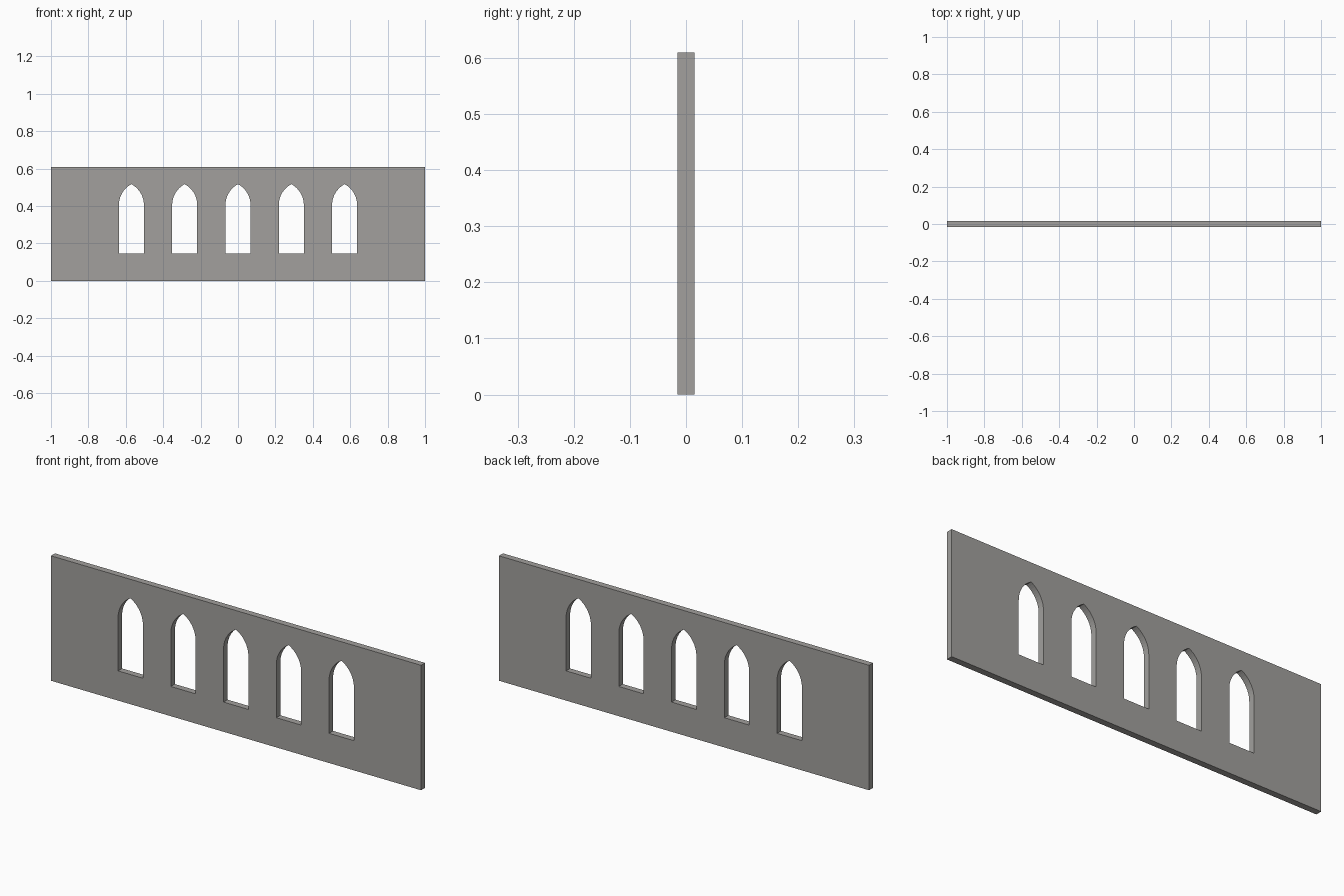
import bpy, bmesh, math

if "Cube" in bpy.data.objects:
    bpy.data.objects.remove(bpy.data.objects["Cube"])

W, H, T = 1.0, 0.61, 0.0155           # half width, height, half thickness
HALF, SILL, SPRING, APEX = 0.067, 0.145, 0.405, 0.517
PITCH = 0.285

stone = bpy.data.materials.new("grey stone")
stone.diffuse_color = (0.36, 0.352, 0.338, 1)
stone.use_nodes = True
stone.node_tree.nodes["Principled BSDF"].inputs["Base Color"].default_value = stone.diffuse_color

curve = bpy.data.curves.new("arcade_wall", 'CURVE')
curve.dimensions = '2D'
curve.fill_mode = 'BOTH'
curve.extrude = T


def outline(points):
    s = curve.splines.new('POLY')
    s.points.add(len(points) - 1)
    for p, (x, z) in zip(s.points, points):
        p.co = (x, z, 0, 1)
    s.use_cyclic_u = True


def lancet(cx, n=10):
    # pointed arch made of two arcs centred on the spring line
    rise = APEX - SPRING
    r = (HALF ** 2 + rise ** 2) / (2 * HALF)
    end = math.asin(rise / r)
    right = [(HALF - r + r * math.cos(end * i / n),
              SPRING + r * math.sin(end * i / n)) for i in range(n + 1)]
    left = [(-x, z) for x, z in reversed(right[:-1])]
    pts = [(-HALF, SILL), (HALF, SILL)] + right + left
    return [(cx + x, z) for x, z in pts]


# wall slab with five window openings
outline([(-W, 0), (W, 0), (W, H), (-W, H)])
for i in range(-2, 3):
    outline(lancet(i * PITCH))

tmp = bpy.data.objects.new("outline_helper", curve)
bpy.context.collection.objects.link(tmp)
mesh = bpy.data.meshes.new_from_object(
    tmp.evaluated_get(bpy.context.evaluated_depsgraph_get()))
bpy.data.objects.remove(tmp)

# stand it upright and close the seams
bm = bmesh.new()
bm.from_mesh(mesh)
for v in bm.verts:
    x, y, z = v.co
    v.co = (x, -z, y)
bmesh.ops.remove_doubles(bm, verts=bm.verts, dist=1e-5)
bmesh.ops.recalc_face_normals(bm, faces=bm.faces)
for f in bm.faces:
    f.smooth = False
    f.material_index = 0
bm.to_mesh(mesh)
bm.free()

mesh.materials.clear()
mesh.materials.append(stone)
wall = bpy.data.objects.new("arcade_wall", mesh)
bpy.context.collection.objects.link(wall)
